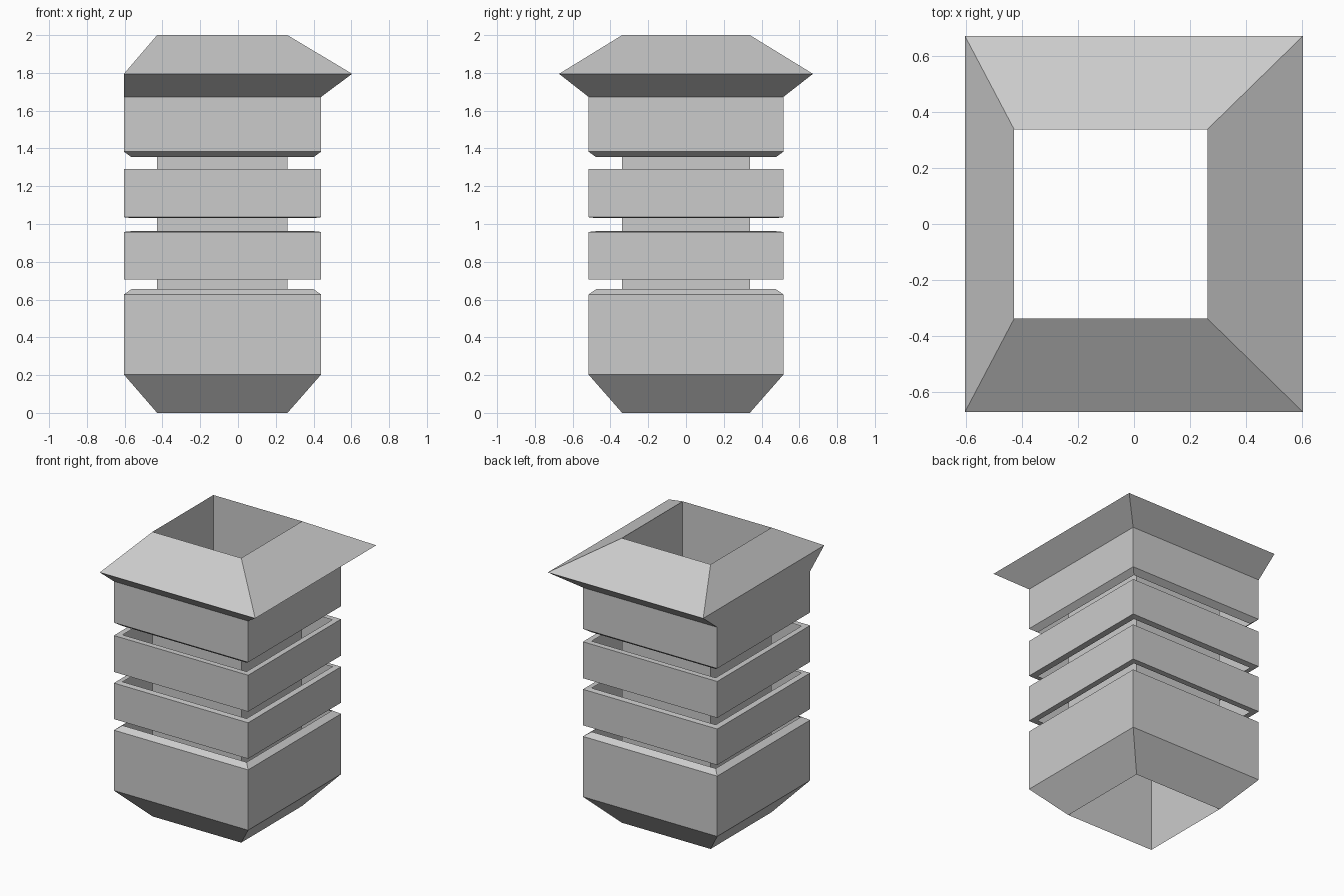
import bpy, bmesh

if "Cube" in bpy.data.objects:
    bpy.data.objects.remove(bpy.data.objects["Cube"])

# Rectangular cross-sections: x min, x max, half depth in y
CORE = (-0.428, 0.262, 0.338)
BODY = (-0.604, 0.44, 0.516)
LIP = (-0.564, 0.40, 0.476)
BRIM = (-0.604, 0.604, 0.672)


def loft(name, sections):
    """Skin a stack of rectangles, open at both ends."""
    bm = bmesh.new()
    rings = []
    for (x0, x1, y), z in sections:
        corners = ((x0, -y), (x1, -y), (x1, y), (x0, y))
        rings.append([bm.verts.new((px, py, z)) for px, py in corners])
    for a, b in zip(rings, rings[1:]):
        for i in range(4):
            j = (i + 1) % 4
            bm.faces.new((a[i], a[j], b[j], b[i]))
    mesh = bpy.data.meshes.new(name)
    bm.to_mesh(mesh)
    bm.free()
    obj = bpy.data.objects.new(name, mesh)
    bpy.context.collection.objects.link(obj)
    return obj


# Straight inner tube, visible in the grooves and through the open ends
loft("inner_tube", [(CORE, 0), (CORE, 2)])

# Tapered base with chamfered top lip
loft("base_shell", [(CORE, 0), (BODY, 0.203), (BODY, 0.627), (LIP, 0.655)])

# Two hollow bands with narrow inward lips
loft("lower_band", [(LIP, 0.705), (BODY, 0.705), (BODY, 0.958), (LIP, 0.962)])
loft("upper_band", [(LIP, 1.031), (BODY, 1.036), (BODY, 1.292), (LIP, 1.292)])

# Upper shell flaring into the brim and sloping roof
loft("top_shell", [(LIP, 1.354), (BODY, 1.383), (BODY, 1.673),
                   (BRIM, 1.795), (CORE, 2)])
